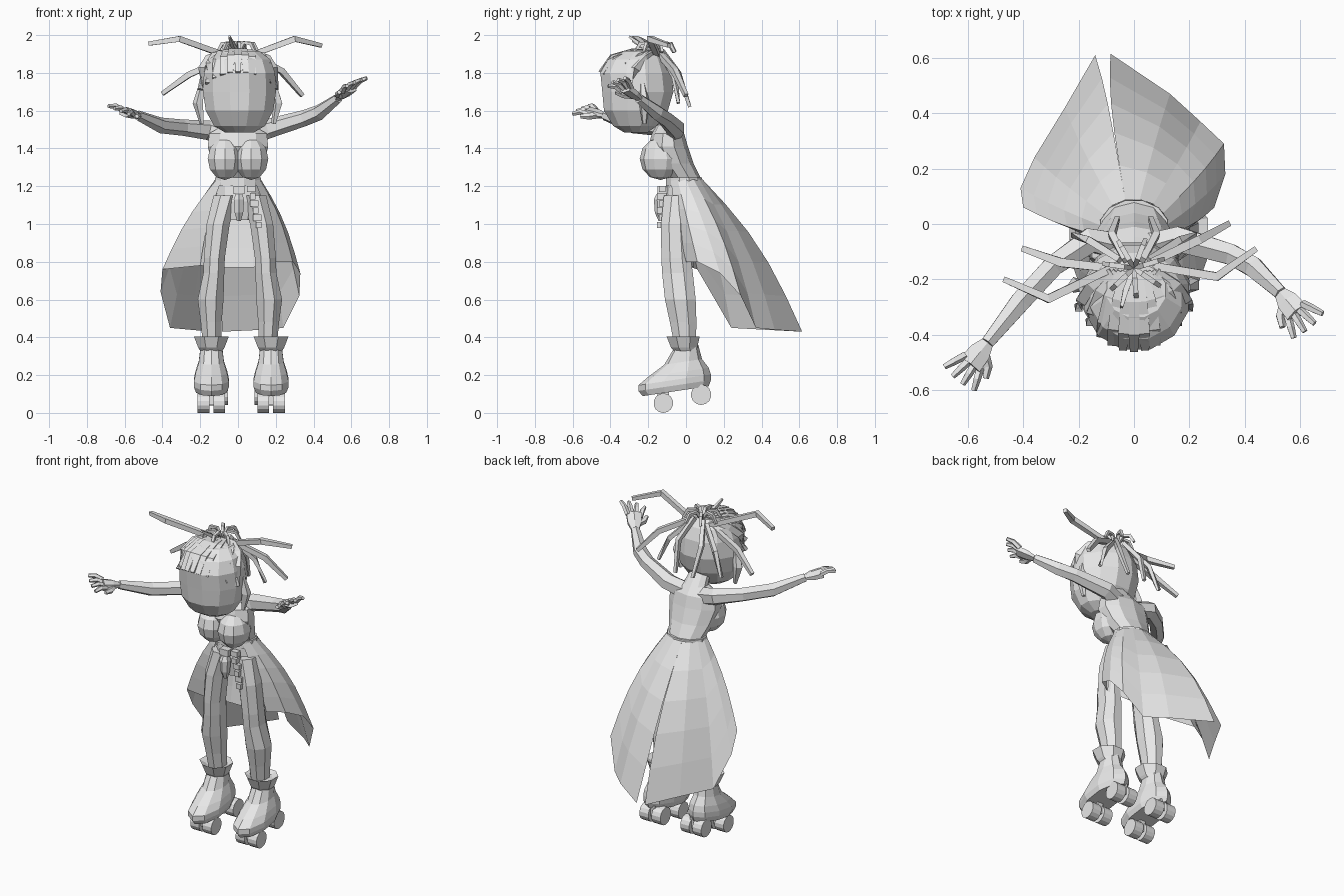
import bpy, bmesh, math
from mathutils import Vector, Matrix

cube = bpy.data.objects.get("Cube")
if cube:
    bpy.data.objects.remove(cube, do_unlink=True)

grey = bpy.data.materials.new("light grey")
grey.use_nodes = True
grey.diffuse_color = (0.8, 0.8, 0.8, 1)
grey.node_tree.nodes["Principled BSDF"].inputs["Base Color"].default_value = (0.8, 0.8, 0.8, 1)


def finish(name, bm):
    bmesh.ops.recalc_face_normals(bm, faces=bm.faces)
    me = bpy.data.meshes.new(name)
    bm.to_mesh(me)
    bm.free()
    me.materials.append(grey)
    ob = bpy.data.objects.new(name, me)
    bpy.context.collection.objects.link(ob)
    return ob


def skin(name, rows, closed=True):
    """Bridge rows of points with quads."""
    bm = bmesh.new()
    vs = [[bm.verts.new(p) for p in row] for row in rows]
    n = len(rows[0])
    for a, b in zip(vs, vs[1:]):
        for i in range(n if closed else n - 1):
            j = (i + 1) % n
            bm.faces.new((a[i], a[j], b[j], b[i]))
    if closed:
        bm.faces.new(vs[0])
        bm.faces.new(vs[-1])
    return finish(name, bm)


def loft(name, sections, n=10, x=0, tilt=0):
    """Stack of level ellipses (cx, cy, z, rx, ry)."""
    angles = [(i + 0.5) * math.tau / n for i in range(n)]
    return skin(name, [[(x + cx + rx * math.cos(a), cy + ry * math.sin(a), z + tilt * ry * math.sin(a))
                        for a in angles] for cx, cy, z, rx, ry in sections])


def tube(name, pts, radii, n=6, flat=1):
    """Tapered tube along a path, flattened vertically by flat."""
    pts = [Vector(p) for p in pts]
    angles = [(k + 0.5) * math.tau / n for k in range(n)]
    rows = []
    for i, p in enumerate(pts):
        t = (pts[min(i + 1, len(pts) - 1)] - pts[max(i - 1, 0)]).normalized()
        ref = Vector((0, 0, 1)) if abs(t.z) < 0.9 else Vector((0, 1, 0))
        s = t.cross(ref).normalized()
        u = s.cross(t)
        rows.append([p + radii[i] * (s * math.cos(a) + u * math.sin(a) * flat) for a in angles])
    return skin(name, rows)


def box(name, loc, size):
    bm = bmesh.new()
    bmesh.ops.create_cube(bm, size=1, matrix=Matrix.Translation(loc) @ Matrix.Diagonal((*size, 1)))
    return finish(name, bm)


def ball(name, loc, size):
    bm = bmesh.new()
    bmesh.ops.create_uvsphere(bm, u_segments=10, v_segments=6, radius=1,
                              matrix=Matrix.Translation(loc) @ Matrix.Diagonal((*size, 1)))
    return finish(name, bm)


# Torso, neck and belt
loft("torso", [(0, -.04, 1.02, .08, .06), (0, -.03, 1.12, .12, .085), (0, -.01, 1.24, .115, .09),
               (0, -.06, 1.32, .145, .1), (0, -.095, 1.41, .168, .105), (0, -.095, 1.48, .16, .085),
               (0, -.1, 1.525, .075, .055), (0, -.17, 1.61, .055, .055)])
loft("belt", [(0, -.01, 1.2, .128, .1), (0, -.01, 1.245, .125, .098)], 12)
for side in (-1, 1):
    ball("bust", (side * .07, -.135, 1.345), (.095, .11, .112))

# Head from level slices: height, half width, front, back
slices = [(1.485, .08, -.33, -.2), (1.52, .14, -.39, -.15), (1.6, .185, -.44, -.09),
          (1.7, .2, -.45, -.06), (1.8, .195, -.46, -.07), (1.87, .17, -.42, -.1),
          (1.915, .11, -.34, -.14)]
loft("head", [(.008, (f + b) / 2, z, w, (b - f) / 2) for z, w, f, b in slices], 12)

# Fringe combed forward from the bun
for i in range(-5, 6):
    drop, back = .0035 * i * i, .006 * i * i
    tube("fringe_strand", [(.016 * i, -.17, 1.91), (.03 * i, -.28 + back * .4, 1.912 - drop * .4),
                           (.037 * i, -.39 + back * .8, 1.88 - drop * .7),
                           (.04 * i, -.452 + back, 1.8 - drop)], [.018, .026, .028, .02], 4)

# Loose strands of hair
strands = [
    [(-.06, -.15, 1.89), (-.31, -.27, 1.98), (-.47, -.2, 1.955)],
    [(.06, -.15, 1.89), (.3, -.19, 1.98), (.44, -.09, 1.945)],
    [(-.08, -.16, 1.87), (-.26, -.14, 1.79), (-.4, -.09, 1.69)],
    [(.06, -.14, 1.9), (.23, -.06, 1.81), (.34, 0, 1.68)],
]
for path in strands:
    tube("long_strand", path, [.02, .022, .015], 4)
for side in (-1, 1):
    tube("nape_strand", [(side * .03, -.13, 1.92), (side * .08, -.04, 1.8), (side * .06, .02, 1.62)],
         [.016, .018, .012], 4)
    tube("back_strand", [(side * .05, -.13, 1.9), (side * .16, -.06, 1.78), (side * .22, -.04, 1.64)],
         [.016, .018, .012], 4)
    tube("side_lock", [(side * .19, -.23, 1.74), (side * .21, -.22, 1.64), (side * .19, -.22, 1.53)],
         [.015, .03, .012], 5)

# Bun of bent loops, with one stray tip in front
bun = Vector((0, -.16, 1.9))
for i in range(7):
    a = i * math.tau / 7 + .3
    d = Vector((math.cos(a), math.sin(a), 0))
    up = Vector((0, 0, 1))
    tube("bun_loop", [bun, bun + d * .04 + up * .06, bun + d * .085 + up * .055,
                      bun + d * .11 + up * .01], [.012, .013, .013, .01], 4)
tube("stray_tip", [bun, (-.03, -.24, 1.95), (-.045, -.3, 1.992)], [.014, .014, .008], 4)

# Arms and hands
arms = {
    1: [(.06, -.08, 1.47), (.16, -.055, 1.505), (.35, -.11, 1.56), (.43, -.155, 1.59), (.53, -.25, 1.665)],
    -1: [(-.06, -.08, 1.465), (-.16, -.06, 1.497), (-.29, -.15, 1.51), (-.41, -.28, 1.522), (-.53, -.43, 1.575)],
}
tips = {1: (.635, -.375, 1.757), -1: (-.638, -.565, 1.605)}
for side, path in arms.items():
    tube("arm", path, [.055, .052, .043, .042, .027], 6)
    wrist, tip = Vector(path[-1]), Vector(tips[side])
    reach = tip - wrist
    across = side * reach.cross(Vector((0, 0, 1))).normalized() - Vector((0, 0, .3))
    tube("palm", [wrist, wrist + reach * .25, wrist + reach * .58], [.027, .046, .05], 6, .55)
    for k in range(4):
        off = (k - 1.5) * .024
        start = wrist + reach * .5 + across * off
        end = wrist + reach * (1.02 - .05 * abs(k - 1.5)) + across * off * 1.9
        mid = (start + end) / 2 + Vector((0, 0, .012))
        tube("finger", [start, mid, end], [.016, .015, .011], 5)
    tube("thumb", [wrist + reach * .15, wrist + reach * .38 + across * .055,
                   wrist + reach * .6 + across * .075], [.02, .018, .012], 5)

# Legs, boots and wheels
for side in (-1, 1):
    loft("leg", [(side * .075, -.045, 1.15, .07, .078), (side * .115, -.06, 1, .066, .078),
                 (side * .135, -.053, .82, .06, .084), (side * .138, -.045, .74, .06, .088),
                 (side * .155, -.03, .6, .074, .088), (side * .152, -.015, .48, .06, .076),
                 (side * .148, -.005, .36, .052, .062)], 8, x=.01)
    x = .158 * side + .017
    loft("boot_cuff", [(0, 0, .325, .062, .065), (0, -.01, .345, .075, .075), (0, -.015, .405, .1, .095),
                       (0, -.01, .385, .06, .065)], 8, x=x)
    loft("boot", [(0, 0, .35, .06, .065), (0, -.015, .27, .07, .1), (0, -.04, .215, .088, .16),
                  (0, -.06, .175, .097, .192), (0, -.06, .145, .097, .192), (0, -.055, .115, .085, .175)],
         10, x=x, tilt=.15)
    for y, z, r, shift in ((-.12, .052, .052, 0), (.08, .096, .054, -.015 * side)):
        wx = x + shift
        box("truck", (wx, y, z + .025), (.04, .06, .07))
        tube("axle", [(wx - .07, y, z), (wx + .07, y, z)], [.014, .014], 6)
        for dx in (-.042, .042):
            tube("wheel", [(wx + dx - .031, y, z), (wx + dx + .031, y, z)], [r, r], 14)

seam = Vector((-.112, .612, .43))


# Long skirt: waist arc flowing to a shaped hem, the two halves parting low down the back seam
def skirt(name, hem, first, last, bulge=.035, steps=5):
    rows = []
    for k in range(steps + 1):
        t = k / steps
        row = []
        for j, h in enumerate(map(Vector, hem)):
            a = math.radians(first + (last - first) * j / (len(hem) - 1))
            out = Vector((math.cos(a), math.sin(a), 1.3)) * (.45 + .6 * max(0, math.sin(a)))
            waist = Vector((.122 * math.cos(a), -.01 + .1 * math.sin(a), 1.235))
            if (h - seam).length < .05:
                h = seam.lerp(h, t * t)
            row.append(waist.lerp(h, t) + out * bulge * math.sin(math.pi * t))
        rows.append(row)
    return skin(name, rows, closed=False)


skirt("skirt_left", [(.2, 0, .8), (.29, .06, .8), (.33, .18, .74), (.325, .29, .62), (.24, .37, .45),
                     (.13, .47, .44), (-.085, .615, .43)], -45, 105)
skirt("skirt_right", [(-.14, .61, .43), (-.25, .42, .44), (-.36, .24, .45), (-.41, .13, .64),
                      (-.4, .06, .76), (-.2, 0, .78)], 105, 225)
skirt("skirt_lining", [(.2, 0, .8), (.08, .04, .77), (-.08, .04, .77), (-.2, 0, .78)], 10, 170, .01)

# Belt pouch and hanging chain
box("pouch_clip", (.005, -.125, 1.18), (.06, .05, .04))
loft("pouch", [(.005, -.13, 1.015, .012, .015), (.005, -.135, 1.06, .026, .03),
               (.005, -.135, 1.13, .032, .035), (.005, -.13, 1.16, .02, .025)], 6)
for k in range(6):
    box("chain_link", (.07 + .008 * k, -.125 - .004 * (k % 2), 1.185 - .038 * k),
        (.045 - .014 * (k % 2), .035 + .014 * (k % 2), .032))
